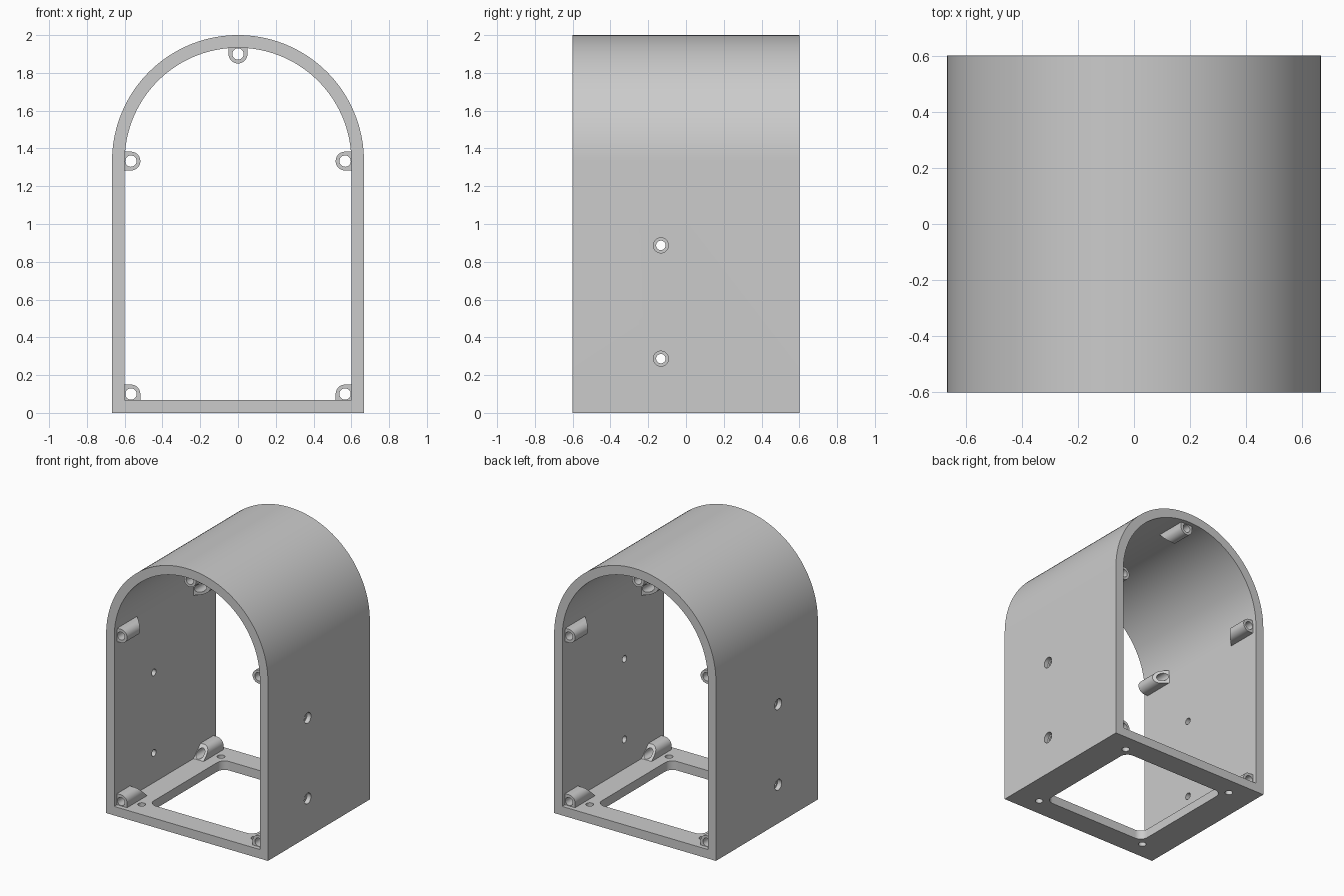
import bpy, bmesh, math
from mathutils import Vector

cube = bpy.data.objects.get("Cube")
if cube:
    bpy.data.objects.remove(cube, do_unlink=True)

HALF_W, WALL, DEPTH, SPRING = 0.667, 0.067, 0.6, 1.333
INNER = HALF_W - WALL

grey = bpy.data.materials.new("plain grey")
grey.use_nodes = True
grey.diffuse_color = (0.6, 0.6, 0.6, 1)
grey.node_tree.nodes["Principled BSDF"].inputs["Base Color"].default_value = (0.6, 0.6, 0.6, 1)


def arc(cx, cy, r, start, end, n):
    """Points on an arc, angles in degrees."""
    angles = [math.radians(start + (end - start) * i / n) for i in range(n + 1)]
    return [(cx + r * math.cos(a), cy + r * math.sin(a)) for a in angles]


def prism(name, points, low, high, axis="y", bevel_plane=None):
    """Extrude a closed 2D outline along one axis, optionally trimmed by a plane."""
    place = {"x": lambda a, b, t: (t, a, b),
             "y": lambda a, b, t: (a, t, b),
             "z": lambda a, b, t: (a, b, t)}[axis]
    bm = bmesh.new()
    face = bm.faces.new([bm.verts.new(place(a, b, low)) for a, b in points])
    moved = bmesh.ops.extrude_face_region(bm, geom=[face])["geom"]
    bmesh.ops.translate(bm, vec=place(0, 0, high - low),
                        verts=[v for v in moved if isinstance(v, bmesh.types.BMVert)])
    if bevel_plane:
        co, no = bevel_plane
        bmesh.ops.bisect_plane(bm, geom=bm.verts[:] + bm.edges[:] + bm.faces[:],
                               plane_co=co, plane_no=no, clear_outer=True)
        bmesh.ops.holes_fill(bm, edges=[e for e in bm.edges if e.is_boundary])
    bmesh.ops.recalc_face_normals(bm, faces=bm.faces)
    mesh = bpy.data.meshes.new(name)
    bm.to_mesh(mesh)
    bm.free()
    mesh.materials.append(grey)
    obj = bpy.data.objects.new(name, mesh)
    bpy.context.collection.objects.link(obj)
    return obj


def round_cutter(a, b, r, low, high, axis):
    return prism("cutter", arc(a, b, r, 0, 360, 32)[:-1], low, high, axis)


def select(obj):
    bpy.ops.object.select_all(action="DESELECT")
    obj.select_set(True)
    bpy.context.view_layer.objects.active = obj


def cut(obj, cutters):
    """Subtract the cutters, then smooth the curved faces."""
    select(obj)
    for cutter in cutters:
        cutter.hide_render = True
        mod = obj.modifiers.new("cut", "BOOLEAN")
        mod.operation, mod.solver, mod.object = "DIFFERENCE", "EXACT", cutter
        bpy.ops.object.modifier_apply(modifier=mod.name)
        bpy.data.objects.remove(cutter, do_unlink=True)
    select(obj)
    bpy.ops.object.shade_smooth_by_angle(angle=math.radians(30))


# Arched housing, open at front and back
shell = prism("arched_housing",
              [(-HALF_W, 0), (HALF_W, 0)] + arc(0, SPRING, HALF_W, 0, 180, 72),
              -DEPTH, DEPTH)
cutters = [prism("cutter",
                 [(-INNER, WALL), (INNER, WALL)] + arc(0, SPRING, INNER, 0, 180, 72),
                 -1, 1)]

# Rounded square opening in the floor
half, corner = 0.433, 0.06
c = half - corner
opening = []
for i, (sx, sy) in enumerate([(1, 1), (-1, 1), (-1, -1), (1, -1)]):
    opening += arc(sx * c, sy * c, corner, 90 * i, 90 * i + 90, 8)
cutters.append(prism("cutter", opening, -0.1, 0.08, "z"))

# Screw holes in the floor
for sx in (-1, 1):
    for sy in (-1, 1):
        cutters.append(round_cutter(sx * 0.467, sy * 0.467, 0.027, -0.1, 0.08, "z"))

# Counterbored screw holes in both side walls
for z in (0.287, 0.887):
    cutters.append(round_cutter(-0.133, z, 0.025, -1, 1, "x"))
    for side in (-1, 1):
        low, high = sorted((side * (HALF_W - 0.033), side))
        cutters.append(round_cutter(-0.133, z, 0.04, low, high, "x"))
cut(shell, cutters)


# Screw bosses, set back from both openings, with a slanted inner end
def boss(name, x, z, toward, outline, end):
    d = Vector((toward[0], 0, toward[1]))
    plane = (Vector((x, end * (DEPTH - 0.233), z)), Vector((-d.x, -end, -d.z)))
    low, high = sorted((end * 0.25, end * (DEPTH - 0.033)))
    obj = prism(name, [(x + a, z + b) for a, b in outline], low, high, "y", plane)
    cut(obj, [round_cutter(x, z, 0.03, -1, 1, "y")])


R = 0.05
half_round = arc(0, 0, R, 90, 270, 20) + [(0.06, -R), (0.06, R)]
corner_round = arc(0, 0, R, 90, 180, 10) + [(-R, -R), (R, -R), (R, R)]
top_round = [(b, a) for a, b in half_round]

for end, place in ((-1, "front"), (1, "back")):
    boss(place + "_top_boss", 0, 1.9, (0, 1), top_round, end)
    for side, hand in ((1, "left"), (-1, "right")):
        boss(f"{place}_{hand}_wall_boss", side * 0.567, SPRING, (side, 0),
             [(side * a, b) for a, b in half_round], end)
        boss(f"{place}_{hand}_floor_boss", side * 0.567, 0.1, (0, -1),
             [(side * a, b) for a, b in corner_round], end)
